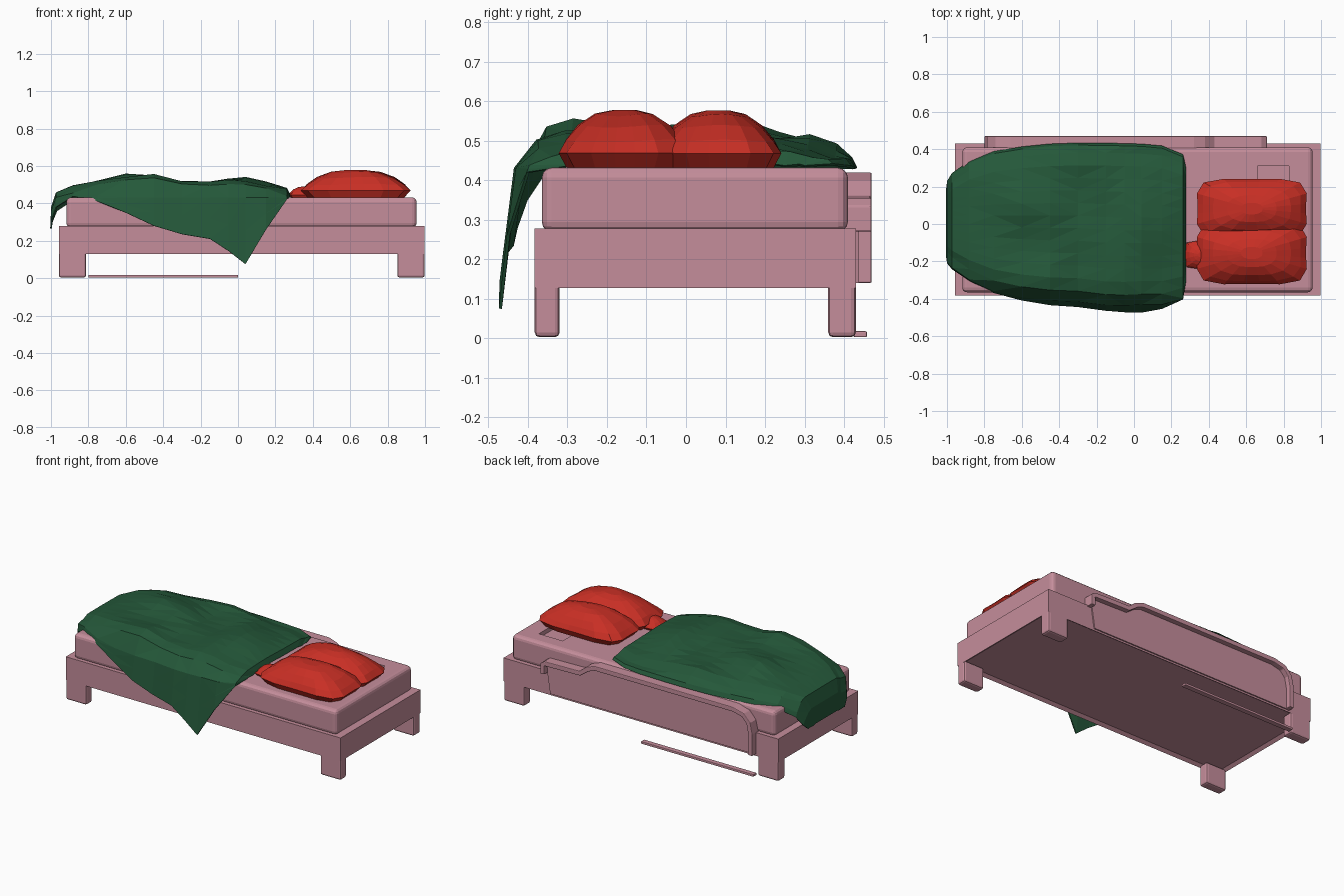
import bpy, bmesh, math
from mathutils import Vector

if "Cube" in bpy.data.objects:
    bpy.data.objects.remove(bpy.data.objects["Cube"])


def material(name, rgb):
    m = bpy.data.materials.new(name)
    m.diffuse_color = (*rgb, 1)
    m.use_nodes = True
    m.node_tree.nodes["Principled BSDF"].inputs["Base Color"].default_value = m.diffuse_color
    return m


PINK = material("pink", (0.56, 0.27, 0.33))
RED = material("red", (0.58, 0.028, 0.018))
GREEN = material("green", (0.018, 0.098, 0.042))


def finish(name, bm, mat, bevel=0, segments=2):
    bmesh.ops.recalc_face_normals(bm, faces=bm.faces)
    me = bpy.data.meshes.new(name)
    bm.to_mesh(me)
    bm.free()
    ob = bpy.data.objects.new(name, me)
    bpy.context.collection.objects.link(ob)
    me.materials.append(mat)
    if bevel:
        b = ob.modifiers.new("bevel", 'BEVEL')
        b.width, b.segments = bevel, segments
        b.limit_method = 'ANGLE'
    return ob


def box_mesh(lo, hi):
    bm = bmesh.new()
    bmesh.ops.create_cube(bm, size=1)
    for v in bm.verts:
        v.co = Vector([(a + b) / 2 + c * (b - a) for a, b, c in zip(lo, hi, v.co)])
    return bm


def box(name, lo, hi, mat, bevel=0, segments=2):
    return finish(name, box_mesh(lo, hi), mat, bevel, segments)


def prism(name, pts, y0, y1, mat, bevel=0):
    """Extrude an x-z outline from y0 to y1."""
    bm = bmesh.new()
    face = bm.faces.new([bm.verts.new((x, y0, z)) for x, z in pts])
    ext = bmesh.ops.extrude_face_region(bm, geom=[face])
    for v in ext["geom"]:
        if isinstance(v, bmesh.types.BMVert):
            v.co.y = y1
    return finish(name, bm, mat, bevel)


def loft(rows, closed):
    """Join rows of points into a quad surface."""
    bm = bmesh.new()
    vs = [[bm.verts.new(p) for p in r] for r in rows]
    n = len(rows[0])
    for a, b in zip(vs, vs[1:]):
        for i in range(n if closed else n - 1):
            j = (i + 1) % n
            bm.faces.new((a[i], a[j], b[j], b[i]))
    if closed:
        bm.faces.new(vs[0])
        bm.faces.new(vs[-1])
    return bm


# Frame with a shallow recess underneath
bm = box_mesh((-0.958, -0.383, 0.128), (0.998, 0.43, 0.278))
bm.faces.ensure_lookup_table()
under = min(bm.faces, key=lambda f: f.calc_center_median().z)
bmesh.ops.inset_region(bm, faces=[under], thickness=0.03)
for v in under.verts:
    v.co.z += 0.015
finish("bed_frame", bm, PINK)

# Legs
for sx, x0, x1 in (("left", -0.958, -0.812), ("right", 0.852, 0.998)):
    for sy, y0, y1 in (("front", -0.383, -0.32), ("back", 0.36, 0.43)):
        box(f"{sy}_{sx}_leg", (x0, y0, 0.003), (x1, y1, 0.14), PINK, 0.012)

# Mattress with a shallow square dent beside the pillows
mattress = box("mattress", (-0.918, -0.365, 0.27), (0.955, 0.41, 0.432), PINK, 0.025, 3)
cutter = box("dent_cutter", (0.66, 0.17, 0.405), (0.83, 0.31, 0.5), PINK)
cutter.hide_render = True
cutter.hide_viewport = True
cut = mattress.modifiers.new("dent", 'BOOLEAN')
cut.operation, cut.object = 'DIFFERENCE', cutter

# Raised border and panel on the back side
outer = [(-0.80, 0.14), (-0.80, 0.28), (-0.785, 0.35), (-0.74, 0.40), (-0.66, 0.42),
         (0.32, 0.42), (0.38, 0.40), (0.43, 0.36), (0.68, 0.355), (0.71, 0.335), (0.71, 0.27)]
inner = []
for i, p in enumerate(outer):
    d = Vector(outer[min(i + 1, len(outer) - 1)]) - Vector(outer[max(i - 1, 0)])
    d.normalize()
    inner.append((p[0] + d.y * 0.03, p[1] - d.x * 0.03))
prism("back_border", outer + inner[::-1], 0.40, 0.47, PINK, 0.008)
prism("back_panel", inner + [(0.66, 0.14)], 0.40, 0.438, PINK)

# Loose slat on the floor
box("floor_slat", (-0.80, 0.425, 0.003), (0.0, 0.458, 0.018), PINK, 0.003)


# Pillows: squarish at the seam, rounder towards the top
def pillow(name, cx, cy, rx, ry, z0, h, n=20):
    rows = []
    for s, t, e in ((0.5, 0, 4), (0.88, 0, 4), (1, 0.26, 4.5), (0.9, 0.47, 3.5),
                    (0.72, 0.72, 2.6), (0.46, 0.91, 2.2), (0.2, 0.99, 2)):
        row = []
        for i in range(n):
            a = 2 * math.pi * (i + 0.5) / n
            c, q = math.cos(a), math.sin(a)
            k = (abs(c) ** e + abs(q) ** e) ** (-1 / e)
            pinch = 1 - 0.02 * math.cos(4 * a)
            wob = 0.025 * math.sin(3 * a + cx + 9 * cy) * (0.3 < t < 0.95)
            row.append((cx + rx * s * k * c * pinch, cy + ry * s * k * q * pinch,
                        z0 + h * (t + wob)))
        rows.append(row)
    return finish(name, loft(rows, True), RED)


pillow("front_pillow", 0.63, -0.155, 0.295, 0.168, 0.43, 0.149)
pillow("back_pillow", 0.63, 0.082, 0.295, 0.16, 0.43, 0.148)
pillow("small_cushion", 0.36, -0.165, 0.09, 0.075, 0.43, 0.06, 12)

# Blanket: x, back y, back z, top z, front hem y, front hem z
stations = [
    (-1.00, 0.19, 0.265, 0.27, -0.18, 0.265),
    (-0.995, 0.23, 0.30, 0.38, -0.21, 0.31),
    (-0.97, 0.27, 0.36, 0.455, -0.24, 0.38),
    (-0.88, 0.335, 0.42, 0.49, -0.30, 0.437),
    (-0.75, 0.385, 0.43, 0.51, -0.365, 0.41),
    (-0.60, 0.41, 0.43, 0.52, -0.405, 0.35),
    (-0.45, 0.425, 0.43, 0.52, -0.43, 0.28),
    (-0.30, 0.43, 0.43, 0.515, -0.44, 0.235),
    (-0.15, 0.43, 0.43, 0.51, -0.46, 0.21),
    (-0.05, 0.427, 0.43, 0.505, -0.468, 0.145),
    (0.04, 0.425, 0.43, 0.50, -0.47, 0.075),
    (0.15, 0.415, 0.435, 0.49, -0.45, 0.26),
    (0.26, 0.37, 0.44, 0.475, -0.40, 0.42),
    (0.275, 0.30, 0.436, 0.445, -0.30, 0.436),
]
# Humps and hollows: x, y, height, x radius, y radius
humps = [(-0.42, -0.28, 0.04, 0.16, 0.12), (0.02, -0.08, 0.04, 0.15, 0.2),
         (-0.24, -0.22, -0.04, 0.09, 0.12), (-0.58, 0.08, 0.03, 0.2, 0.12),
         (-0.22, 0.12, -0.02, 0.12, 0.15), (-0.3, 0.33, 0.015, 0.2, 0.08)]
rows = []
for x, yb, zb, zt, yf, zf in stations:
    shoulder = max(zf + 0.3 * (zt - zf), min(0.43, zt - 0.02))
    ys = yf + 0.1 * (zt - zf)
    row = [(x, yb, zb), (x, yb - 0.012, zb + 0.3 * (zt - zb))]
    fade = max(0, min(1, (x + 1.0) / 0.3, (0.33 - x) / 0.2))
    for k in range(12):
        t = k / 11
        y = (yb - 0.05) * (1 - t) + (ys + 0.055) * t
        bump = 0.008 * math.sin(11 * x + 13 * y) - 0.03 * max(0, y - 0.15) / 0.25
        bump += sum(h * math.exp(-((x - a) / rx) ** 2 - ((y - b) / ry) ** 2)
                    for a, b, h, rx, ry in humps)
        row.append((x, y, max(zt + bump * fade - (0.015 if k in (0, 11) else 0), zb)))
    row.append((x, ys, shoulder))
    row.append((x, (ys + yf) / 2, (shoulder + zf) / 2))
    row.append((x, yf, zf))
    rows.append(row)
bm = loft(rows, False)
bmesh.ops.triangulate(bm, faces=bm.faces)
blanket = finish("blanket", bm, GREEN)
thick = blanket.modifiers.new("thickness", 'SOLIDIFY')
thick.thickness, thick.offset = 0.008, 0
